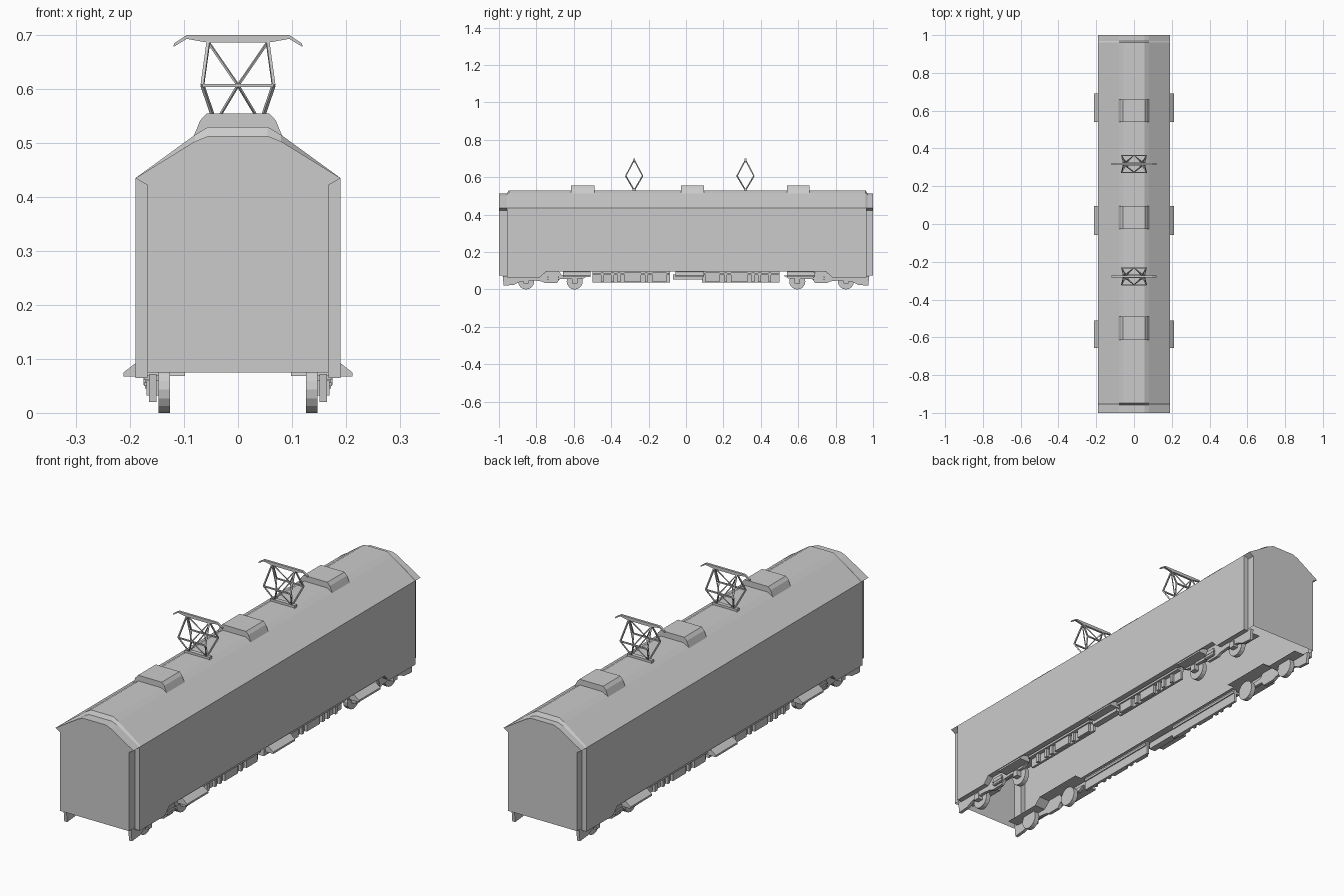
import bpy, bmesh, math
from mathutils import Vector

if "Cube" in bpy.data.objects:
    bpy.data.objects.remove(bpy.data.objects["Cube"])


def add(name, bm):
    bmesh.ops.recalc_face_normals(bm, faces=bm.faces)
    me = bpy.data.meshes.new(name)
    bm.to_mesh(me)
    bm.free()
    ob = bpy.data.objects.new(name, me)
    bpy.context.collection.objects.link(ob)
    return ob


def loft(bm, rings, closed=False, caps=False):
    vs = [[bm.verts.new(p) for p in r] for r in rings]
    n = len(vs[0])
    for a, b in zip(vs, vs[1:]):
        for i in range(n if closed else n - 1):
            j = (i + 1) % n
            bm.faces.new((a[i], a[j], b[j], b[i]))
    if caps:
        bm.faces.new(vs[0])
        bm.faces.new(vs[-1])


def prism_x(bm, prof, x0, x1):
    loft(bm, [[(x, y, z) for y, z in prof] for x in (x0, x1)], True, True)


def prism_y(bm, prof, y0, y1):
    loft(bm, [[(x, y, z) for x, z in prof] for y in (y0, y1)], True, True)


def box(bm, x0, x1, y0, y1, z0, z1):
    prism_x(bm, [(y0, z0), (y1, z0), (y1, z1), (y0, z1)], x0, x1)


def rod(bm, p, q, r=0.0028):
    p, q = Vector(p), Vector(q)
    m = (q - p).to_track_quat('Z', 'Y').to_matrix()
    offs = [m @ Vector((a * r, b * r, 0)) for a, b in ((1, 1), (-1, 1), (-1, -1), (1, -1))]
    loft(bm, [[e + o for o in offs] for e in (p, q)], True, True)


Y0, Y1 = -0.957, 0.965   # ends of the wide body
W, E = 0.19, 0.168       # half widths of body and end walls

# roof: high middle, slightly lower over both ends
high = [(-W, .435), (-.08, .515), (-.055, .53), (.055, .53), (.08, .515), (W, .435)]
low = [(-W, .435), (-.08, .503), (-.055, .513), (.055, .513), (.08, .503), (W, .435)]
bm = bmesh.new()
loft(bm, [[(x, y, z) for x, z in prof] for y, prof in
          ((-1, low), (Y0, low), (Y0 + .01, high), (Y1 - .005, high), (Y1 + .005, low), (1, low))])
add("roof", bm)

# side walls with raised sill between the bogies, open underneath
bm = bmesh.new()
for s in (1, -1):
    side = [(Y0, .435), (Y0, .065), (-.78, .065), (-.75, .097),
            (.75, .097), (.78, .065), (Y1, .065), (Y1, .435)]
    bm.faces.new([bm.verts.new((s * W, y, z)) for y, z in side])
add("side_walls", bm)

# end walls with set-back corners under the roof overhang
bm = bmesh.new()
for ye, yb in ((-1, Y0), (1, Y1)):
    prof = [(-E, .075), (-E, .422)] + low + [(E, .422), (E, .075)]
    bm.faces.new([bm.verts.new((x, ye, z)) for x, z in prof])
    for s in (1, -1):
        loft(bm, [[(s * E, y, .075), (s * E, y, .422), (s * W, y, .435)] for y in (ye, yb)])
        loft(bm, [[(s * E, yb, .065), (s * E, yb, .422)], [(s * W, yb, .065), (s * W, yb, .435)]])
add("end_walls", bm)

# roof hatches
for y0, y1 in ((.54, .66), (-.027, .095), (-.614, -.49)):
    bm = bmesh.new()
    prism_y(bm, [(-.082, .513), (-.07, .542), (-.058, .555),
                 (.058, .555), (.07, .542), (.082, .513)], y0, y1)
    add("roof_hatch", bm)

# current collectors: braced diamond frame and bent contact bar
for yc in (-.277, .318):
    bm = bmesh.new()
    for sy in (1, -1):
        ym = yc + sy * .045
        rod(bm, (-.066, ym, .607), (.066, ym, .607))
        for sx in (1, -1):
            mid = (sx * .066, ym, .607)
            bot = (sx * .042, yc + sy * .004, .537)
            top = (sx * .055, yc + sy * .003, .687)
            rod(bm, bot, mid)
            rod(bm, mid, top)
            rod(bm, (0, ym, .607), top, .002)
            rod(bm, (0, ym, .607), bot, .002)
    box(bm, -.06, .06, yc - .009, yc + .009, .528, .54)
    prism_y(bm, [(-.12, .678), (-.095, .693), (-.055, .686), (.055, .686), (.095, .693),
                 (.12, .678), (.118, .685), (.095, .7), (-.095, .7), (-.118, .685)],
            yc - .005, yc + .005)
    add("current_collector", bm)

# door steps
for s in (1, -1):
    for y0, y1 in ((.54, .69), (-.057, .095), (-.657, -.51)):
        bm = bmesh.new()
        prism_y(bm, [(s * x, z) for x, z in ((.16, .095), (.19, .092), (.212, .075),
                                             (.212, .067), (.16, .067))], y0, y1)
        add("door_step", bm)

# underframe, bogies and wheels on both sides
frame = [(.98, .072), (.975, .02), (.92, .025), (.89, .04), (.82, .048), (.77, .043),
         (.755, .035), (.69, .035), (.675, .055), (.55, .058), (.52, .075),
         (.665, .078), (.68, .097), (.745, .097), (.775, .072)]
for s in (1, -1):
    bm = bmesh.new()
    for e in (1, -1):
        loft(bm, [[(s * x, e * u, z) for x in (.098, W)] for u, z in
                  ((.96, .068), (.78, .068), (.75, .097), (.51, .097))])
        loft(bm, [[(s * x, e * u, .097) for x in (.13, W)] for u in (.51, 0)])
    add("underframe_plate", bm)
    for e in (1, -1):
        bm = bmesh.new()
        prism_x(bm, [(e * u, z) for u, z in frame], s * .151, s * .165)
        box(bm, s * .16, s * .172, e * .685, e * .735, .045, .08)
        for z in (.05, .062):
            box(bm, s * .16, s * .174, e * .68, e * .74, z, z + .006)
        add("bogie_frame", bm)
        for u in (.595, .855):
            bm = bmesh.new()
            prism_x(bm, [(e * u + .043 * math.cos(k * math.pi / 8),
                          .043 + .043 * math.sin(k * math.pi / 8)) for k in range(16)],
                    s * .126, s * .147)
            box(bm, s * .147, s * .17, e * u - .014, e * u + .014, .032, .06)
            add("wheel", bm)
        # equipment boxes hanging between the bogies
        bm = bmesh.new()
        box(bm, s * .145, s * .156, e * .085, e * .5, .038, .097)
        for a, b in ((.105, .18), (.205, .22), (.24, .33), (.35, .365), (.385, .4), (.44, .455)):
            box(bm, s * .15, s * .168, e * a, e * b, .04, .09)
        box(bm, s * .14, s * .175, e * .09, e * .5, .078, .088)
        add("equipment_boxes", bm)
    bm = bmesh.new()
    box(bm, s * .145, s * .175, -.07, .09, .052, .08)
    add("centre_box", bm)
